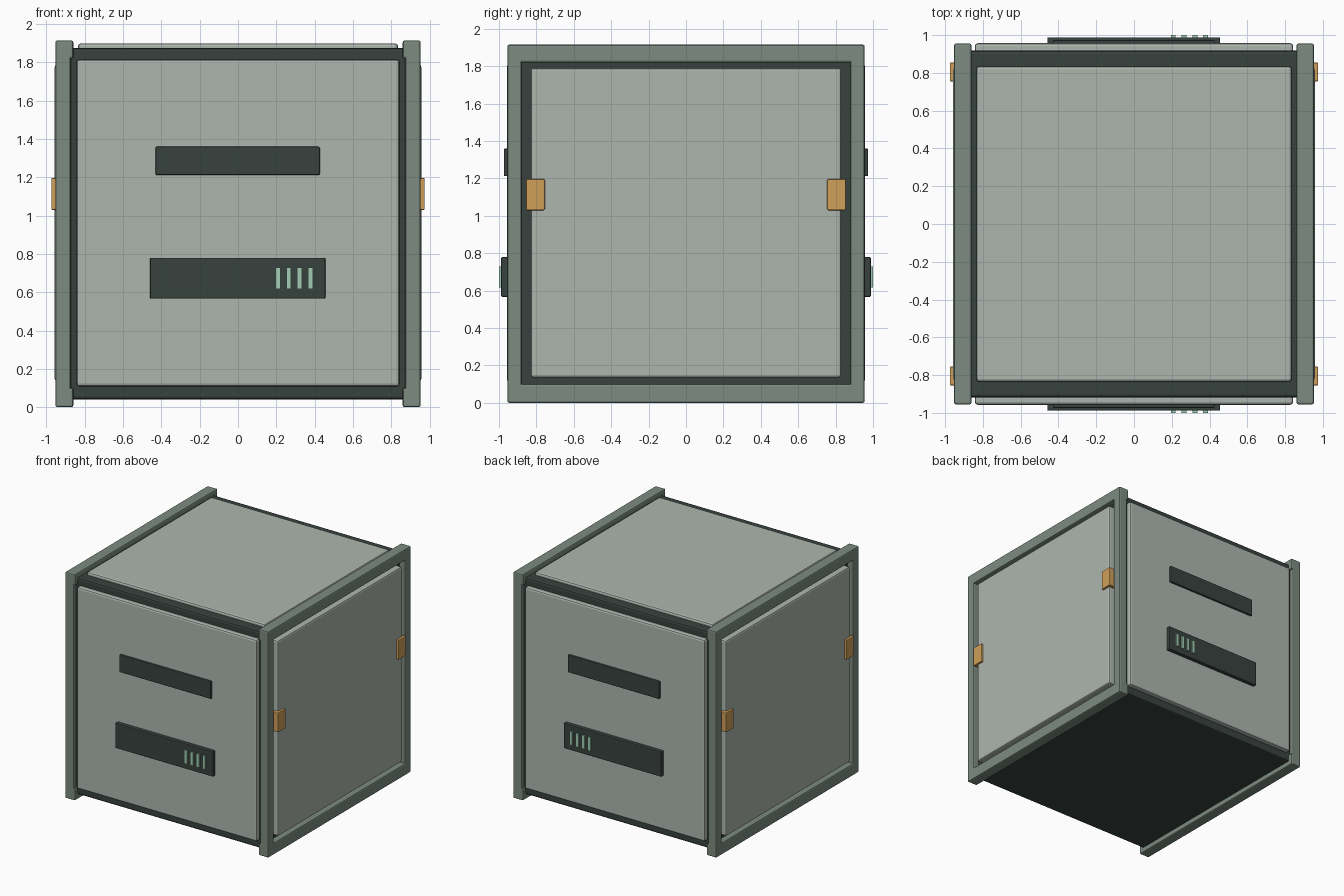
import bpy, bmesh
from mathutils import Vector

if "Cube" in bpy.data.objects:
    bpy.data.objects.remove(bpy.data.objects["Cube"])


def material(name, rgb):
    m = bpy.data.materials.new(name)
    m.diffuse_color = (*rgb, 1)
    m.use_nodes = True
    m.node_tree.nodes["Principled BSDF"].inputs["Base Color"].default_value = m.diffuse_color
    return m


PANEL = material("pale_panel", (0.42, 0.47, 0.43))
FRAME = material("green_grey", (0.20, 0.26, 0.22))
DARK = material("dark_shell", (0.04, 0.055, 0.05))
ORANGE = material("orange_latch", (0.63, 0.35, 0.10))
GLOW = material("pale_green", (0.36, 0.62, 0.46))


def box(name, lo, hi, mat, bevel=0.0, segments=2):
    """Axis-aligned box between two corners, with softened edges."""
    lo, hi = Vector(lo), Vector(hi)
    bm = bmesh.new()
    bmesh.ops.create_cube(bm, size=1)
    bmesh.ops.scale(bm, vec=hi - lo, verts=bm.verts)
    bmesh.ops.translate(bm, vec=(lo + hi) / 2, verts=bm.verts)
    if bevel:
        bmesh.ops.bevel(bm, geom=bm.edges[:], offset=bevel, segments=segments,
                        profile=0.5, affect='EDGES')
    me = bpy.data.meshes.new(name)
    bm.to_mesh(me)
    bm.free()
    me.materials.append(mat)
    ob = bpy.data.objects.new(name, me)
    bpy.context.collection.objects.link(ob)
    return ob


def mirrored(axis, sign, lo, hi):
    """Flip a box to the other side of the centre plane."""
    lo, hi = list(lo), list(hi)
    if sign < 0:
        lo[axis], hi[axis] = -hi[axis], -lo[axis]
    return lo, hi


# Dark inner shell and lid
box("shell", (-0.90, -0.918, 0.04), (0.90, 0.918, 1.875), DARK, 0.015)
box("lid_panel", (-0.835, -0.835, 1.80), (0.835, 0.835, 1.90), PANEL, 0.015)

# Left and right: rectangular frame, inset panel, two latches
for side, s in (("left", -1), ("right", 1)):
    for end, z0, z1 in (("bottom", 0.0, 0.10), ("top", 1.82, 1.915)):
        box(f"{side}_{end}_rail",
            *mirrored(0, s, (0.86, -0.955, z0), (0.953, 0.955, z1)), FRAME, 0.01)
    for end, y0, y1 in (("front", -0.955, -0.878), ("back", 0.878, 0.955)):
        box(f"{side}_{end}_post",
            *mirrored(0, s, (0.873, y0, 0.05), (0.953, y1, 1.86)), FRAME, 0.01)
    box(f"{side}_panel",
        *mirrored(0, s, (0.86, -0.83, 0.135), (0.957, 0.83, 1.79)), PANEL, 0.014)
    for end, y in (("front", -0.805), ("back", 0.805)):
        box(f"{side}_{end}_latch",
            *mirrored(0, s, (0.89, y - 0.05, 1.03), (0.975, y + 0.05, 1.197)),
            ORANGE, 0.006)

# Front and back: panel, two dark strips, four indicator bars
for side, s in (("front", -1), ("back", 1)):
    box(f"{side}_panel",
        *mirrored(1, s, (-0.843, 0.86, 0.108), (0.843, 0.957, 1.815)), PANEL, 0.015)
    box(f"{side}_upper_strip",
        *mirrored(1, s, (-0.43, 0.93, 1.212), (0.427, 0.974, 1.36)), DARK, 0.006)
    box(f"{side}_lower_strip",
        *mirrored(1, s, (-0.459, 0.93, 0.567), (0.456, 0.988, 0.78)), DARK, 0.006)
    for i in range(4):
        x = 0.208 + i * 0.057
        box(f"{side}_indicator_{i + 1}",
            *mirrored(1, s, (x - 0.013, 0.97, 0.616), (x + 0.013, 1.0, 0.73)), GLOW)
